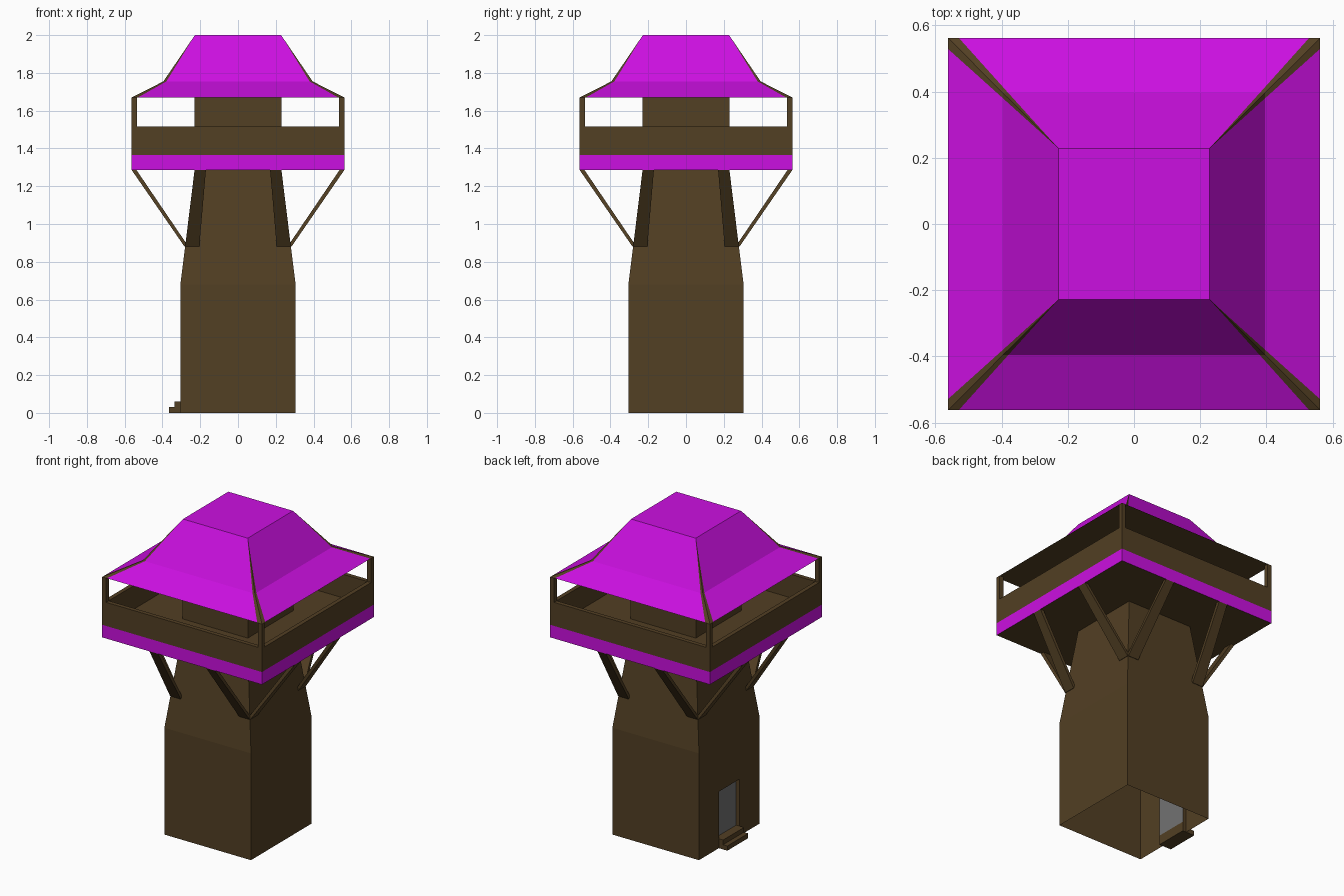
import bpy, bmesh

if "Cube" in bpy.data.objects:
    bpy.data.objects.remove(bpy.data.objects["Cube"])


def material(name, rgb):
    m = bpy.data.materials.new(name)
    m.diffuse_color = (*rgb, 1)
    m.use_nodes = True
    m.node_tree.nodes["Principled BSDF"].inputs["Base Color"].default_value = m.diffuse_color
    return m


WOOD = material("brown_wood", (0.085, 0.05, 0.017))
PINK = material("magenta_paint", (0.60, 0.005, 0.75))
GREY = material("grey_door", (0.17, 0.17, 0.17))


def build(name, verts, faces, mats=(WOOD,), ids=None):
    me = bpy.data.meshes.new(name)
    me.from_pydata(verts, [], faces)
    for m in mats:
        me.materials.append(m)
    if ids:
        me.polygons.foreach_set("material_index", ids)
    ob = bpy.data.objects.new(name, me)
    bpy.context.collection.objects.link(ob)
    return ob


def fix_normals(ob):
    bm = bmesh.new()
    bm.from_mesh(ob.data)
    bmesh.ops.recalc_face_normals(bm, faces=bm.faces)
    bm.to_mesh(ob.data)
    bm.free()


def rings(profile):
    """Square rings of (half width, z), joined by quads; side 3 of each ring faces -x."""
    v = [(sx * h, sy * h, z) for h, z in profile
         for sx, sy in ((-1, -1), (1, -1), (1, 1), (-1, 1))]
    f = [(4 * r + i, 4 * r + (i + 1) % 4, 4 * r + 4 + (i + 1) % 4, 4 * r + 4 + i)
         for r in range(len(profile) - 1) for i in range(4)]
    return v, f


def box(name, lo, hi, mat=WOOD):
    v = [(x, y, z) for z in (lo[2], hi[2])
         for x, y in ((lo[0], lo[1]), (hi[0], lo[1]), (hi[0], hi[1]), (lo[0], hi[1]))]
    f = [(3, 2, 1, 0), (4, 5, 6, 7)] + [(i, (i + 1) % 4, (i + 1) % 4 + 4, i + 4) for i in range(4)]
    return build(name, v, f, (mat,))


B, D, H = 0.305, 0.105, 0.36      # tower half width, door half width, door top
IN = -B + 0.025                   # x of the recessed door
E = 0.5625                        # platform and eave half width

# Tower shell, open below, with the -x wall split around the doorway
v, f = rings([(B, 0), (B, 0.68), (0.23, 1.28), (0.23, 1.67)])
f.pop(3)


def wall(pts):
    n = len(v)
    v.extend(pts)
    f.append(tuple(range(n, n + len(pts))))


wall([(-B, B, 0), (-B, D, 0), (-B, D, H), (-B, B, 0.68)])
wall([(-B, -D, 0), (-B, -B, 0), (-B, -B, 0.68), (-B, -D, H)])
wall([(-B, D, H), (-B, -D, H), (-B, -B, 0.68), (-B, B, 0.68)])
# Door reveals: two jambs and the lintel
wall([(-B, D, 0), (IN, D, 0), (IN, D, H), (-B, D, H)])
wall([(IN, -D, 0), (-B, -D, 0), (-B, -D, H), (IN, -D, H)])
wall([(-B, D, H), (IN, D, H), (IN, -D, H), (-B, -D, H)])
build("tower", v, f)

# Door panel and two steps
build("door", [(IN, D, 0.06), (IN, -D, 0.06), (IN, -D, H), (IN, D, H)], [(0, 1, 2, 3)], (GREY,))
box("lower_step", (-0.365, -D, 0), (IN, D, 0.03))
box("upper_step", (-0.335, -D, 0.03), (IN, D, 0.06))

# Platform: underside, painted band, parapet, rim, inner wall and floor
W = E - 0.027
v, f = rings([(0.225, 1.285), (E, 1.285), (E, 1.365), (E, 1.515), (W, 1.515), (W, 1.365), (0.225, 1.365)])
build("balcony", v, f, (WOOD, PINK), [1 if 4 <= i < 8 else 0 for i in range(len(f))])

# Corner posts
for sx in (-1, 1):
    for sy in (-1, 1):
        xs, ys = sorted((sx * W, sx * E)), sorted((sy * W, sy * E))
        box("corner_post", (xs[0], ys[0], 1.515), (xs[1], ys[1], 1.67))

# Diagonal struts, two on each side of the tower
ends = [(0.28, 0.205, -0.283, -0.262, 0.88), (0.23, 0.17, -E, -0.537, 1.285)]
strut = [p for xo, xi, yo, yi, z in ends
         for p in ((xo, yo, z), (xi, yo, z), (xi, yi, z), (xo, yi, z))]
quads = [(0, 1, 2, 3), (4, 5, 6, 7)] + [(i, (i + 1) % 4, (i + 1) % 4 + 4, i + 4) for i in range(4)]
for side in (-1, 1):
    pts = [(side * x, y, z) for x, y, z in strut]
    for turn in range(4):
        fix_normals(build("strut", pts, quads))
        pts = [(-y, x, z) for x, y, z in pts]

# Roof: painted panels on each side with brown hip strips that narrow to the top
profile = [(E, 1.67, 0.033), (0.395, 1.755, 0.016), (0.228, 2.0, 0.0)]
v, f, ids = [], [], []
for turn in range(4):
    n = len(v)
    for h, z, s in profile:
        for x in (-h, s - h, h - s, h):
            p = (x, -h)
            for _ in range(turn):
                p = (-p[1], p[0])
            v.append((*p, z))
    for r in range(2):
        for c in range(3):
            a = n + 4 * r + c
            f.append((a, a + 1, a + 5, a + 4))
            ids.append(int(c == 1))
n = len(v)
T = 0.228
v += [(-T, -T, 2), (T, -T, 2), (T, T, 2), (-T, T, 2),
      (-E, -E, 1.67), (E, -E, 1.67), (E, E, 1.67), (-E, E, 1.67)]
f += [(n, n + 1, n + 2, n + 3), (n + 7, n + 6, n + 5, n + 4)]
ids += [1, 0]
roof = build("roof", v, f, (WOOD, PINK), ids)
bm = bmesh.new()
bm.from_mesh(roof.data)
bmesh.ops.remove_doubles(bm, verts=bm.verts, dist=0.0005)
bm.to_mesh(roof.data)
bm.free()
